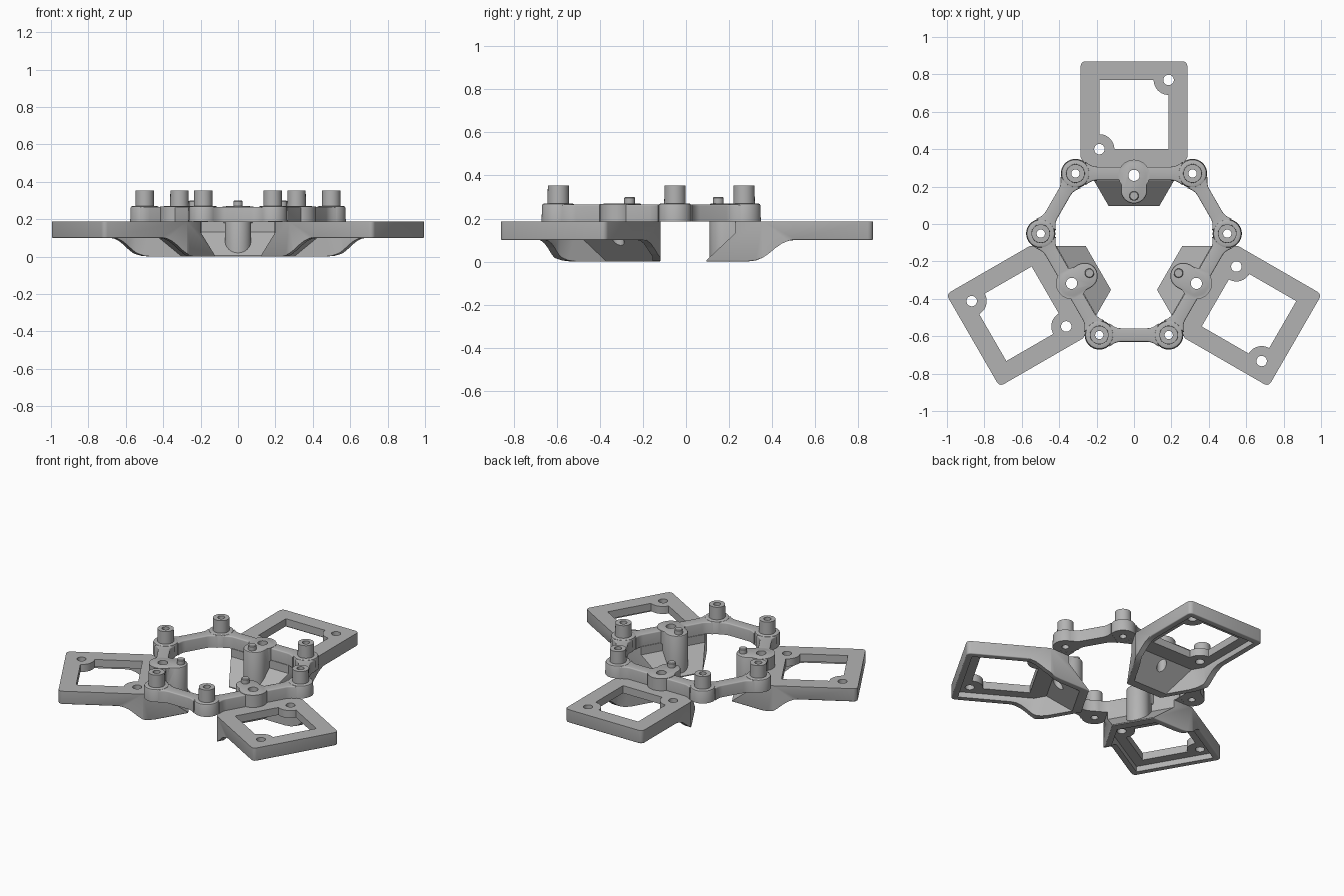
import bpy, bmesh, math
from mathutils import Matrix, Vector

cube = bpy.data.objects.get("Cube")
if cube:
    bpy.data.objects.remove(cube)

grey = bpy.data.materials.new("light_grey")
grey.use_nodes = True
colour = (0.45, 0.45, 0.45, 1)
grey.diffuse_color = colour
grey.node_tree.nodes["Principled BSDF"].inputs["Base Color"].default_value = colour

CENTRE = Vector((0, -0.125, 0))   # axis of the three-fold symmetry
TOP, RIM, RING_TOP = 0.187, 0.10, 0.27


def make_object(name, bm):
    bmesh.ops.recalc_face_normals(bm, faces=bm.faces)
    mesh = bpy.data.meshes.new(name)
    bm.to_mesh(mesh)
    bm.free()
    mesh.materials.append(grey)
    obj = bpy.data.objects.new(name, mesh)
    bpy.context.collection.objects.link(obj)
    return obj


def prism(points, vector):
    """Closed solid from a flat outline swept along a vector."""
    bm = bmesh.new()
    face = bm.faces.new([bm.verts.new(p) for p in points])
    out = bmesh.ops.extrude_face_region(bm, geom=[face])
    moved = [v for v in out["geom"] if isinstance(v, bmesh.types.BMVert)]
    bmesh.ops.translate(bm, verts=moved, vec=vector)
    bmesh.ops.recalc_face_normals(bm, faces=bm.faces)
    return bm


def upright(outline, z0, z1):
    return prism([(x, y, z0) for x, y in outline], (0, 0, z1 - z0))


def sideways(profile, half):
    return prism([(-half, y, z) for y, z in profile], (2 * half, 0, 0))


def arc(cx, cy, r, start, end, steps=16):
    angles = [math.radians(start + (end - start) * i / steps) for i in range(steps + 1)]
    return [(cx + r * math.cos(a), cy + r * math.sin(a)) for a in angles]


def circle(cx, cy, r, steps=32):
    return arc(cx, cy, r, 0, 360, steps)[:-1]


def taper(bm, y, half):
    """Trim both front corners at sixty degrees."""
    for s in (-1, 1):
        bisect = bmesh.ops.bisect_plane(
            bm, geom=bm.verts[:] + bm.edges[:] + bm.faces[:], plane_co=(s * half, y, 0),
            plane_no=(s * math.sin(math.radians(60)), -0.5, 0), clear_outer=True)
        cut = [e for e in bisect["geom_cut"] if isinstance(e, bmesh.types.BMEdge)]
        bmesh.ops.holes_fill(bm, edges=cut, sides=0)
    bmesh.ops.recalc_face_normals(bm, faces=bm.faces)


def round_edges(bm, width, test, segments=3):
    edges = [e for e in bm.edges if e.is_manifold and e.calc_face_angle(0) > 0.7 and test(e)]
    bmesh.ops.bevel(bm, geom=edges, offset=width, segments=segments,
                    profile=0.5, affect='EDGES', clamp_overlap=True)


def combine(base, parts):
    """Apply a list of (operation, solid) booleans to the base."""
    for op, bm in parts:
        tool = make_object("cutter", bm)
        tool.hide_render = True
        mod = base.modifiers.new("join", 'BOOLEAN')
        mod.operation, mod.object, mod.solver = op, tool, 'EXACT'
        bpy.context.view_layer.update()
        deps = bpy.context.evaluated_depsgraph_get()
        mesh = bpy.data.meshes.new_from_object(base.evaluated_get(deps))
        base.modifiers.clear()
        base.data = mesh
        bpy.data.objects.remove(tool)


def repeat(obj):
    """Place an object three times around the centre."""
    bpy.context.view_layer.update()
    bpy.ops.object.select_all(action='DESELECT')
    obj.select_set(True)
    bpy.context.view_layer.objects.active = obj
    bpy.ops.object.shade_smooth_by_angle(angle=math.radians(32))
    start = obj.matrix_world.copy()
    for k in range(3):
        o = obj if k == 0 else obj.copy()
        if k:
            bpy.context.collection.objects.link(o)
        o.matrix_world = (Matrix.Translation(CENTRE)
                          @ Matrix.Rotation(math.radians(120 * k), 4, 'Z') @ start)


# Arm body: side profile with a curved belly and a sloped inner wall
belly = [(0.63, RIM), (0.60, 0.096), (0.57, 0.083), (0.54, 0.062), (0.51, 0.037),
         (0.48, 0.017), (0.45, 0.005), (0.41, 0)]
bm = sideways([(0.995, TOP), (0.995, RIM)] + belly
              + [(0.22, 0), (0.22, 0.006), (0.355, 0.133), (0.355, TOP)], 0.285)
taper(bm, 0.48, 0.285)
mid = lambda e: (e.verts[0].co + e.verts[1].co) / 2
round_edges(bm, 0.025, lambda e: mid(e).y > 0.99 and abs(e.verts[0].co.z - e.verts[1].co.z) > 0.05)
round_edges(bm, 0.016, lambda e: mid(e).z < 0.11 and mid(e).y > 0.26
            and all(abs(f.normal.y - f.normal.z) < 1.3 for f in e.link_faces)
            and max(v.co.z for v in e.verts) < 0.11
            and not any(f.normal.z > 0.3 for f in e.link_faces))
arm = make_object("mounting_arm", bm)

# Hollow underside, window with two corner lugs, screw holes and support column
cavity = sideways([(0.17, -0.1), (0.42, 0.137), (0.957, 0.137), (0.957, -0.1)], 0.247)
taper(cavity, 0.49, 0.247)
w, near, far = 0.185, 0.525, 0.895
window = ([(-w, far)] + arc(-w, near, 0.08, 90, 0) + [(w, near)]
          + arc(w, far, 0.08, 270, 180))
column = arc(0, 0.385, 0.07, 0, 180) + arc(0, 0.305, 0.07, 180, 360)
column_solid = upright(column, 0.01, RING_TOP)
round_edges(column_solid, 0.008, lambda e: mid(e).z > 0.26, 2)
collar = upright(circle(0, 0.385, 0.084), 0.18, RING_TOP - 0.002)
combine(arm, [('UNION', column_solid), ('UNION', collar), ('DIFFERENCE', cavity),
              ('DIFFERENCE', upright(window, -0.1, 0.3))]
        + [('DIFFERENCE', upright(circle(x, y, r), -0.2, 0.4))
           for x, y, r in ((w, far, 0.028), (-w, near, 0.028), (0, 0.385, 0.03))])
repeat(arm)

# Locating pin on each column
pin = upright(circle(0, 0.275, 0.025), 0.25, 0.30)
round_edges(pin, 0.004, lambda e: mid(e).z > 0.295, 1)
repeat(make_object("locating_pin", pin))

# Ring posts: hollow stepped bosses
POST = Vector((0.313, 0.395, 0))
profile = [(0.022, TOP), (0.078, TOP), (0.076, 0.26), (0.073, 0.267), (0.066, RING_TOP),
           (0.05, RING_TOP), (0.049, 0.353), (0.022, 0.353)]
for side, label in ((1, "left"), (-1, "right")):
    bm = bmesh.new()
    loop = [bm.verts.new((r, 0, z)) for r, z in profile]
    edges = [bm.edges.new((a, b)) for a, b in zip(loop, loop[1:] + loop[:1])]
    bmesh.ops.spin(bm, geom=loop + edges, cent=(0, 0, 0), axis=(0, 0, 1),
                   angle=math.tau, steps=40, use_merge=True)
    bmesh.ops.remove_doubles(bm, verts=bm.verts, dist=0.0001)
    post = make_object(label + "_ring_post", bm)
    post.location = (side * POST.x, POST.y, 0)
    repeat(post)


def bar(name, start, end, flare_start, flare_end):
    """Ring bar between two points, widening where it meets a boss."""
    length = (end - start).length
    a, b, steps = 0.036, 0.062, 5
    side = []
    for i in range(steps + 1):
        t = i / steps
        side.append((0.055 + 0.06 * t, a + (b - a) * (1 - t) ** 2 if flare_start else a))
    for i in range(steps + 1):
        t = i / steps
        side.append((length - 0.115 + 0.06 * t, a + (b - a) * t ** 2 if flare_end else a))
    outline = side + [(x, -y) for x, y in reversed(side)]
    bm = upright(outline, TOP - 0.001, 0.266)
    round_edges(bm, 0.012, lambda e: mid(e).z > 0.26, 3)
    obj = make_object(name, bm)
    d = end - start
    obj.location = start
    obj.rotation_euler.z = math.atan2(d.y, d.x)
    repeat(obj)


# Ring bars: two half bars beside each column, one between neighbouring arms
mirror = Vector((-POST.x, POST.y, 0))
column_centre = Vector((0, POST.y, 0))
bar("left_half_bar", POST, column_centre, True, False)
bar("right_half_bar", mirror, column_centre, True, False)
bar("linking_bar", POST, Matrix.Rotation(math.radians(-120), 3, 'Z') @ mirror, True, True)
